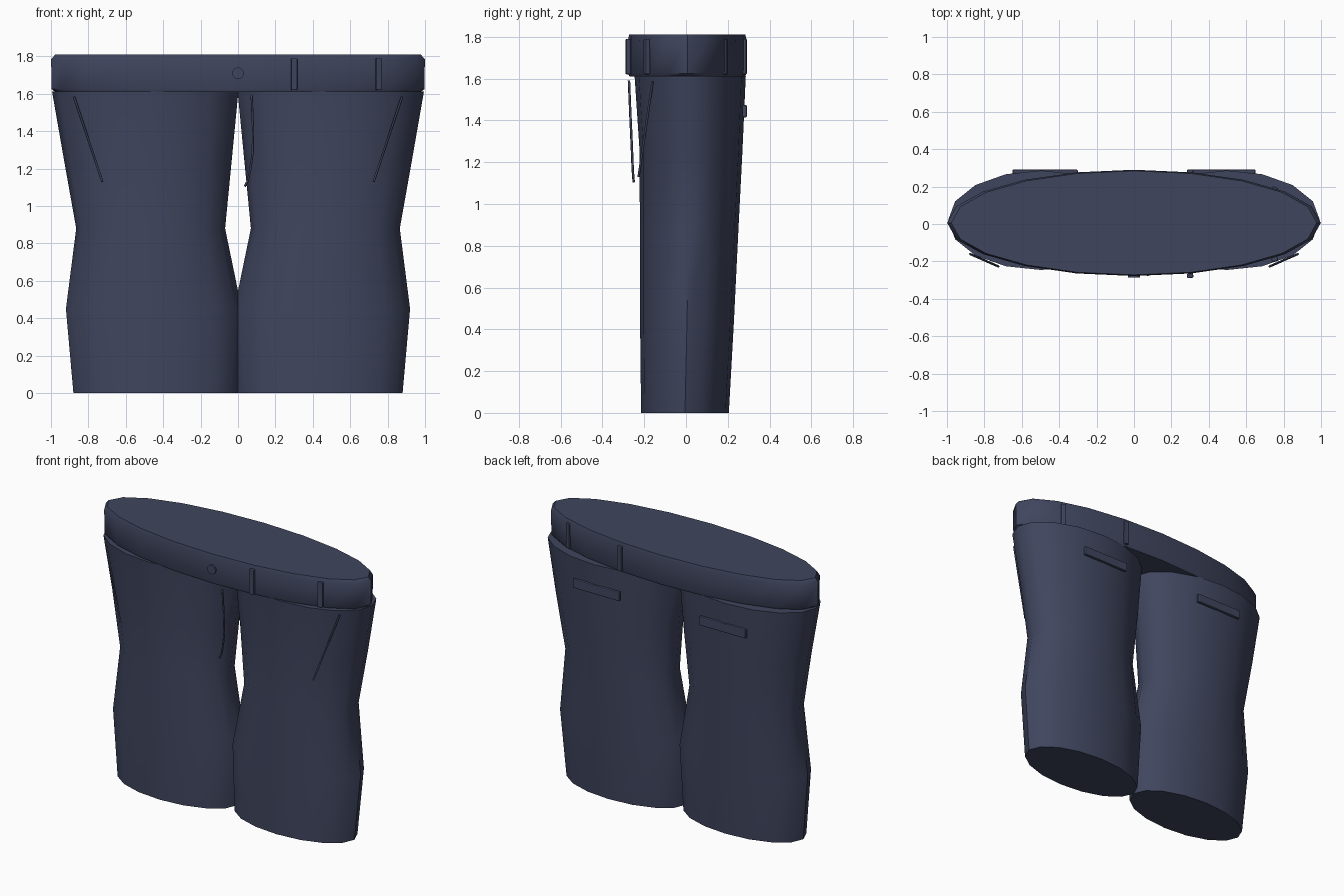
import bpy, bmesh, math

if "Cube" in bpy.data.objects:
    bpy.data.objects.remove(bpy.data.objects["Cube"])

denim = bpy.data.materials.new("dark navy denim")
denim.diffuse_color = (0.050, 0.060, 0.112, 1)
denim.use_nodes = True
denim.node_tree.nodes["Principled BSDF"].inputs["Base Color"].default_value = denim.diffuse_color


def finish(obj, smooth=True):
    obj.data.materials.clear()
    obj.data.materials.append(denim)
    if smooth:
        bpy.ops.object.select_all(action='DESELECT')
        obj.select_set(True)
        bpy.context.view_layer.objects.active = obj
        bpy.ops.object.shade_smooth_by_angle(angle=math.radians(40))
    return obj


def loft(name, rings, sides):
    """Closed stack of ellipses given as (z, cx, cy, rx, ry)."""
    bm = bmesh.new()
    loops = []
    for z, cx, cy, rx, ry in rings:
        loops.append([bm.verts.new((cx + rx * math.cos(2 * math.pi * i / sides),
                                    cy + ry * math.sin(2 * math.pi * i / sides), z))
                      for i in range(sides)])
    for a, b in zip(loops, loops[1:]):
        for i in range(sides):
            j = (i + 1) % sides
            bm.faces.new((a[i], a[j], b[j], b[i]))
    bm.faces.new(loops[0][::-1])
    bm.faces.new(loops[-1])
    bmesh.ops.recalc_face_normals(bm, faces=bm.faces)
    me = bpy.data.meshes.new(name)
    bm.to_mesh(me)
    bm.free()
    obj = bpy.data.objects.new(name, me)
    bpy.context.collection.objects.link(obj)
    return finish(obj)


def box(name, loc, size, turn=0, bevel=0.006):
    bpy.ops.mesh.primitive_cube_add(size=1, location=loc, rotation=(0, 0, turn))
    obj = bpy.context.object
    obj.name = name
    obj.scale = size
    bpy.ops.object.transform_apply(location=False, rotation=False, scale=True)
    mod = obj.modifiers.new("soft edges", 'BEVEL')
    mod.width = bevel
    mod.segments = 2
    return finish(obj, False)


def seam(name, points, radius=0.006):
    cu = bpy.data.curves.new(name, 'CURVE')
    cu.dimensions = '3D'
    cu.bevel_depth = radius
    cu.bevel_resolution = 1
    cu.use_fill_caps = True
    sp = cu.splines.new('POLY')
    sp.points.add(len(points) - 1)
    for p, co in zip(sp.points, points):
        p.co = (*co, 1)
    obj = bpy.data.objects.new(name, cu)
    bpy.context.collection.objects.link(obj)
    return finish(obj, False)


# waistband with chamfered rims
loft("waistband", [(1.61, 0, 0.006, 0.977, 0.277), (1.625, 0, 0.006, 0.997, 0.283),
                   (1.785, 0, 0.006, 0.999, 0.284), (1.81, 0, 0.006, 0.977, 0.278)], 20)

for side, s in (("left", -1), ("right", 1)):
    # leg, narrowing at the knee
    loft(side + "_leg", [(0, s * 0.44, -0.005, 0.44, 0.21),
                         (0.45, s * 0.45, 0.005, 0.47, 0.225),
                         (0.88, s * 0.467, 0.015, 0.398, 0.236),
                         (1.25, s * 0.482, 0.024, 0.449, 0.246),
                         (1.612, s * 0.496, 0.02, 0.498, 0.266)], 16)
    # slanted front pocket seam
    seam(side + "_front_pocket_seam", [(s * 0.877, -0.16, 1.585), (s * 0.725, -0.227, 1.13)])
    # back pocket flap
    box(side + "_back_pocket_flap", (s * 0.475, 0.28, 1.444), (0.35, 0.022, 0.06))

# belt loops
for n, x, y, turn in (("front_inner", 0.30, -0.277, 0.09), ("front_outer", 0.752, -0.188, 0.35),
                      ("back_inner", 0.30, 0.279, -0.09), ("back_outer", 0.752, 0.186, -0.35)):
    box(n + "_belt_loop", (x, y, 1.705), (0.034, 0.024, 0.17), turn)

# fly stitching
seam("fly_seam", [(0.073, -0.273, 1.59), (0.08, -0.266, 1.42), (0.079, -0.26, 1.29),
                  (0.065, -0.256, 1.19), (0.052, -0.253, 1.135), (0.036, -0.25, 1.105)])

# button
bpy.ops.mesh.primitive_cylinder_add(vertices=16, radius=0.031, depth=0.02,
                                    location=(0, -0.277, 1.71), rotation=(math.pi / 2, 0, 0))
button = bpy.context.object
button.name = "button"
finish(button)
